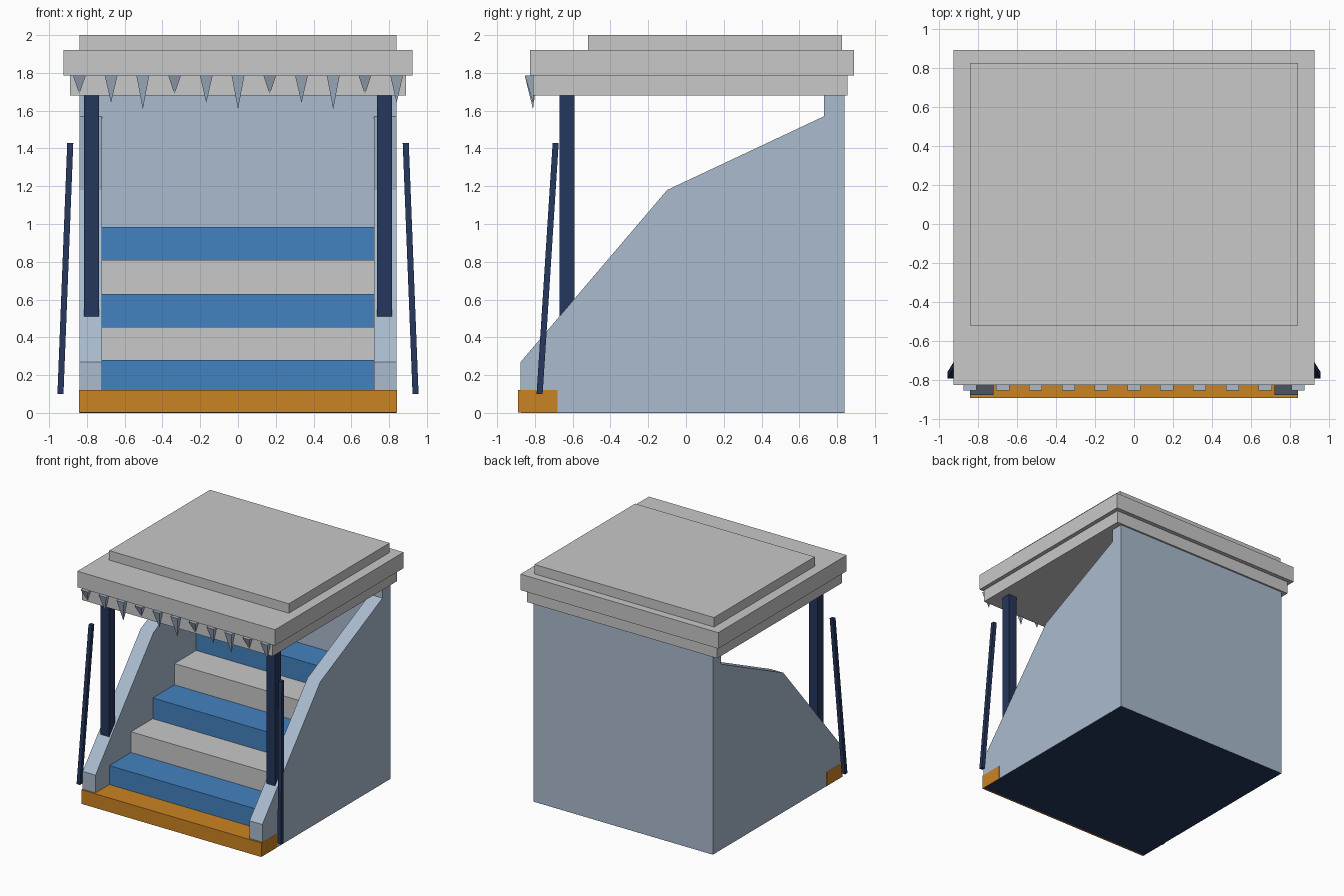
import bpy
import bmesh
from mathutils import Vector

if "Cube" in bpy.data.objects:
    bpy.data.objects.remove(bpy.data.objects["Cube"], do_unlink=True)


def material(name, rgb):
    mat = bpy.data.materials.new(name)
    mat.use_nodes = True
    mat.diffuse_color = (*rgb, 1)
    mat.node_tree.nodes["Principled BSDF"].inputs["Base Color"].default_value = (*rgb, 1)
    return mat


GREY = material("light grey", (0.58, 0.58, 0.58))
ICE = material("pale ice blue", (0.40, 0.50, 0.62))
NAVY = material("navy", (0.018, 0.038, 0.107))
BLUE = material("mid blue", (0.056, 0.225, 0.53))
ORANGE = material("orange", (0.60, 0.23, 0.016))


def finish(name, bm, mat):
    bmesh.ops.recalc_face_normals(bm, faces=bm.faces)
    mesh = bpy.data.meshes.new(name)
    bm.to_mesh(mesh)
    bm.free()
    mesh.materials.append(mat)
    obj = bpy.data.objects.new(name, mesh)
    bpy.context.collection.objects.link(obj)
    return obj


def prism(name, outline, offset, mat):
    """Extrude a closed outline of 3D points along an offset."""
    bm = bmesh.new()
    face = bm.faces.new([bm.verts.new(p) for p in outline])
    extruded = bmesh.ops.extrude_face_region(bm, geom=[face])["geom"]
    verts = [v for v in extruded if isinstance(v, bmesh.types.BMVert)]
    bmesh.ops.translate(bm, verts=verts, vec=Vector(offset))
    return finish(name, bm, mat)


def box(name, x, y, z, mat):
    outline = [(x[0], y[0], z[0]), (x[1], y[0], z[0]), (x[1], y[1], z[0]), (x[0], y[1], z[0])]
    return prism(name, outline, (0, 0, z[1] - z[0]), mat)


# Base slab and entrance step
box("base", (-0.838, 0.838), (-0.873, 0.838), (0, 0.10), NAVY)
box("entrance_step", (-0.841, 0.841), (-0.89, -0.68), (0.001, 0.12), ORANGE)

# Tiered steps, alternating colours
tops = [0.28, 0.455, 0.63, 0.81, 0.985]
for i, top in enumerate(tops):
    front = -0.69 + 0.29 * i
    bottom = 0.09 if i == 0 else tops[i - 1]
    box(f"step_{i + 1}", (-0.73, 0.73), (front, 0.74), (bottom, top), GREY if i % 2 else BLUE)

# Back wall
box("back_wall", (-0.84, 0.84), (0.73, 0.84), (0.002, 1.69), ICE)

# Side walls, roof posts and leaning poles
profile = [(-0.875, 0.002), (-0.875, 0.27), (-0.10, 1.18), (0.73, 1.57), (0.73, 0.002)]
for side, s in (("left", 1), ("right", -1)):
    prism(f"{side}_wall", [(s * 0.72, y, z) for y, z in profile], (s * 0.12, 0, 0), ICE)
    box(f"{side}_post", (s * 0.735, s * 0.815), (-0.67, -0.59), (0.1, 1.69), NAVY)
    foot = [(s * 0.94 + dx, -0.775 + dy, 0.10)
            for dx, dy in ((-0.016, -0.016), (0.016, -0.016), (0.016, 0.016), (-0.016, 0.016))]
    prism(f"{side}_pole", foot, (s * -0.052, 0.085, 1.33), NAVY)

# Stacked roof slabs
box("roof_lower", (-0.89, 0.89), (-0.81, 0.855), (1.68, 1.79), GREY)
box("roof_middle", (-0.925, 0.925), (-0.825, 0.89), (1.785, 1.92), GREY)
box("roof_top", (-0.84, 0.84), (-0.52, 0.825), (1.915, 2.0), GREY)

# Row of icicles along the front eave
for i in range(11):
    length = (0.10, 0.145, 0.18)[i % 3]
    x, y, top, r = -0.84 + 0.168 * i, -0.82, 1.787, 0.034
    bm = bmesh.new()
    ring = [bm.verts.new((x + a * r, y + b * r, top)) for a, b in ((-1, -1), (1, -1), (1, 1), (-1, 1))]
    tip = bm.verts.new((x, y + 0.01, top - length))
    bm.faces.new(ring)
    for a, b in zip(ring, ring[1:] + ring[:1]):
        bm.faces.new((a, b, tip))
    finish(f"icicle_{i + 1}", bm, ICE)
